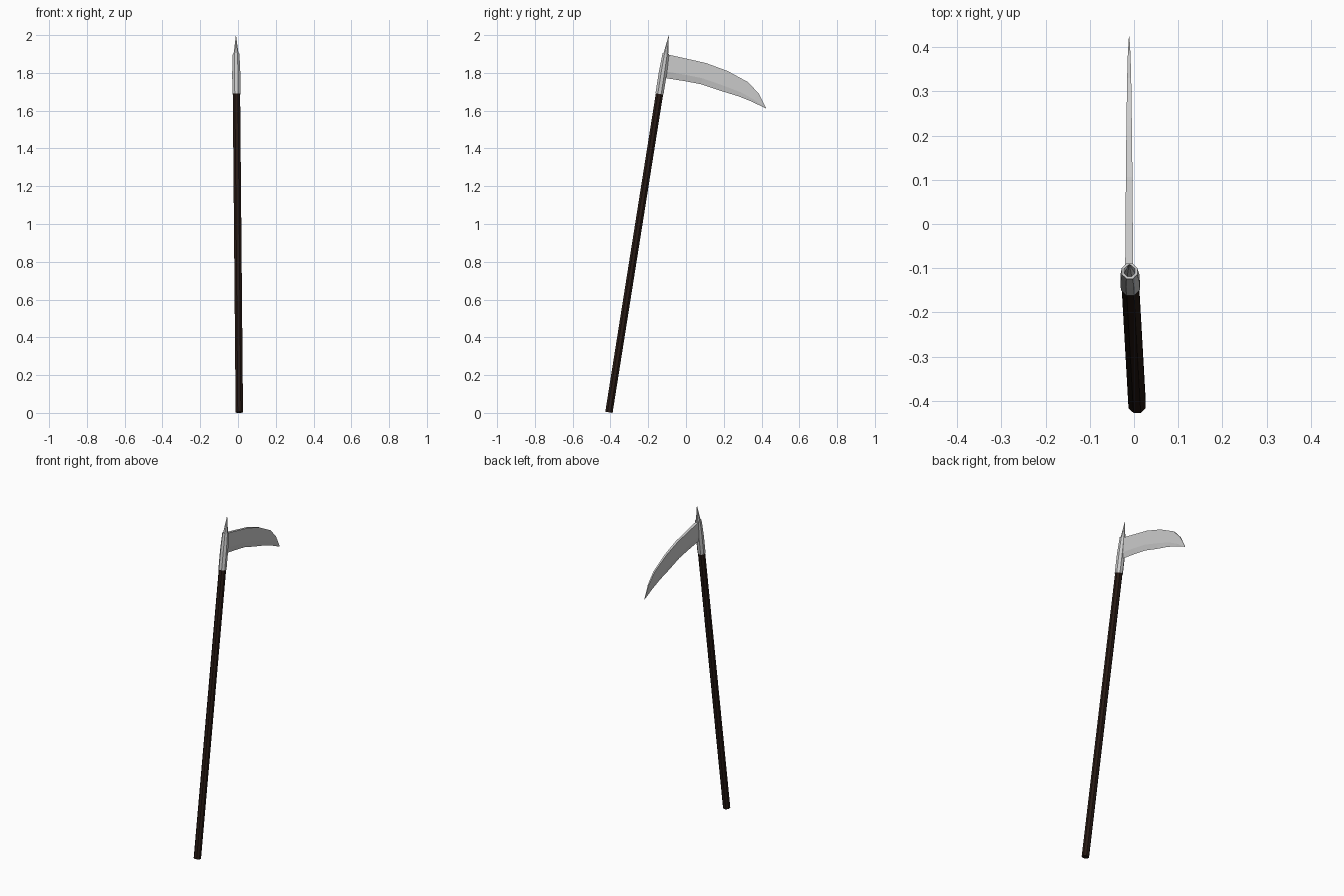
import bpy, bmesh, math
from mathutils import Vector

if "Cube" in bpy.data.objects:
    bpy.data.objects.remove(bpy.data.objects["Cube"])

# Leaning centre line of the pole
FOOT = Vector((0.007, -0.408, 0.003))
TIP = Vector((-0.011, -0.091, 2.0))
AXIS = (TIP - FOOT).normalized()
SIDE = (Vector((1, 0, 0)) - AXIS * AXIS.x).normalized()
FWD = AXIS.cross(SIDE)


def make_object(name, rings, mat=None):
    """Bridge closed rings of equal size and cap both ends."""
    bm = bmesh.new()
    vs = [[bm.verts.new(p) for p in r] for r in rings]
    n = len(rings[0])
    for a, b in zip(vs, vs[1:]):
        for i in range(n):
            j = (i + 1) % n
            bm.faces.new((a[i], a[j], b[j], b[i]))
    bm.faces.new(vs[0][::-1])
    bm.faces.new(vs[-1])
    bmesh.ops.remove_doubles(bm, verts=bm.verts, dist=1e-5)
    bmesh.ops.recalc_face_normals(bm, faces=bm.faces)
    me = bpy.data.meshes.new(name)
    bm.to_mesh(me)
    bm.free()
    ob = bpy.data.objects.new(name, me)
    bpy.context.collection.objects.link(ob)
    if mat:
        me.materials.append(mat)
    return ob


def ring(z, r, n=8):
    """Polygon ring around the pole axis at height z, flat side forward."""
    c = FOOT + AXIS * ((z - FOOT.z) / AXIS.z)
    R = r / math.cos(math.pi / n)
    return [c + SIDE * (R * math.cos((i + .5) * math.tau / n))
            + FWD * (R * math.sin((i + .5) * math.tau / n)) for i in range(n)]


wood = bpy.data.materials.new("dark_wood")
wood.diffuse_color = (0.02, 0.01, 0.007, 1)
wood.use_nodes = True
wood.node_tree.nodes["Principled BSDF"].inputs["Base Color"].default_value = wood.diffuse_color

# Wooden shaft
make_object("shaft", [ring(0.003, 0.0195), ring(1.72, 0.0195)], wood)

# Metal socket, narrowing toward the top
make_object("socket", [ring(1.688, 0.0215), ring(1.80, 0.0215), ring(1.902, 0.0175)])

# Top spike
make_object("spike", [ring(1.89, 0.0125), ring(1.905, 0.0125), ring(1.999, 0.0004)])

# Curved blade: (spine y, spine z, edge y, edge z, half thickness)
stations = [
    (-0.105, 1.899, -0.125, 1.775, 0.0090),
    (0.000, 1.876, -0.010, 1.757, 0.0082),
    (0.106, 1.852, 0.080, 1.740, 0.0074),
    (0.220, 1.810, 0.180, 1.706, 0.0062),
    (0.330, 1.750, 0.275, 1.677, 0.0046),
    (0.385, 1.690, 0.345, 1.649, 0.0030),
    (0.424, 1.613, 0.4235, 1.612, 0.0006),
]
sections = []
for sy, sz, ey, ez, t in stations:
    spine, edge = Vector((-0.011, sy, sz)), Vector((-0.011, ey, ez))
    bevel = edge.lerp(spine, 0.28)
    dx = Vector((t, 0, 0))
    sections.append([spine + dx, bevel + dx * 0.9, edge, bevel - dx * 0.9, spine - dx])
make_object("blade", sections)
